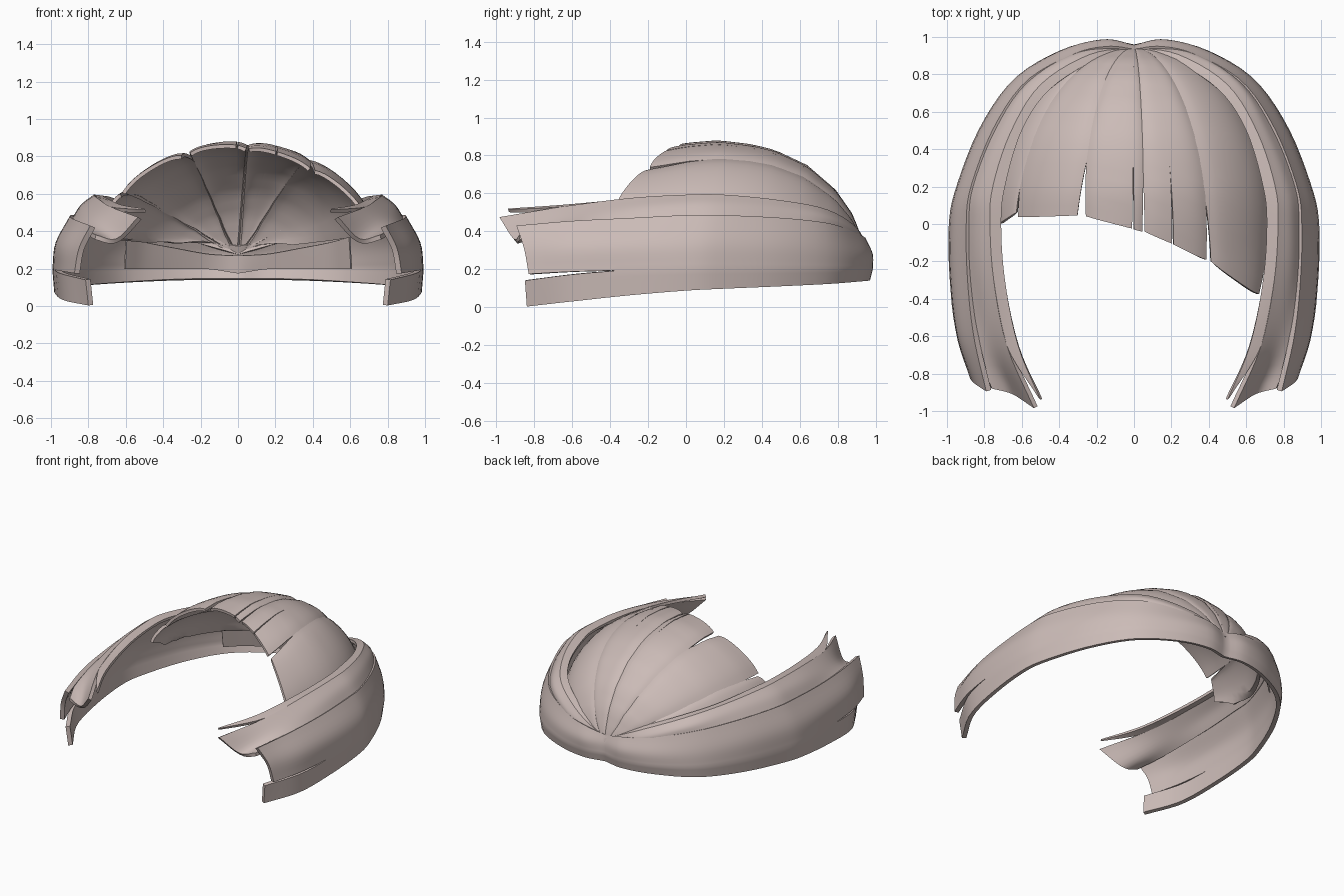
import bpy, bmesh, math
from mathutils import Vector

if "Cube" in bpy.data.objects:
    bpy.data.objects.remove(bpy.data.objects["Cube"])

hair = bpy.data.materials.new("dusty_pink_grey")
hair.diffuse_color = (0.60, 0.50, 0.475, 1)
hair.use_nodes = True
hair.node_tree.nodes["Principled BSDF"].inputs["Base Color"].default_value = hair.diffuse_color
CORE = Vector((0, 0.0, 0.2))


def lerp(a, b, u):
    return a + (b - a) * u


def spline(pts, t):
    """Point on a smooth curve through pts, t in 0..1."""
    f = min(t, 0.99999) * (len(pts) - 1)
    i = int(f)
    f -= i
    p1, p2 = Vector(pts[i]), Vector(pts[i + 1])
    p0 = Vector(pts[i - 1]) if i else 2 * p1 - p2
    p3 = Vector(pts[i + 2]) if i + 2 < len(pts) else 2 * p2 - p1
    return 0.5 * (2 * p1 + (p2 - p0) * f + (2 * p0 - 5 * p1 + 4 * p2 - p3) * f ** 2
                  + (3 * p1 - p0 - 3 * p2 + p3) * f ** 3)


def sheet(name, rows, thick, mirror=False, slit=None):
    """Thick smooth sheet from a grid of points, facing away from the head."""
    n = len(rows[0])
    verts = [p for r in rows for p in r]
    faces = [(i * n + j, i * n + j + 1, (i + 1) * n + j + 1, (i + 1) * n + j)
             for i in range(len(rows) - 1) for j in range(n - 1) if j != slit]
    me = bpy.data.meshes.new(name)
    me.from_pydata(verts, [], faces)
    if slit is not None:
        bm = bmesh.new()
        bm.from_mesh(me)
        bmesh.ops.remove_doubles(bm, verts=bm.verts, dist=0.005)
        bm.to_mesh(me)
        bm.free()
    if sum(p.normal.dot(p.center - CORE) * p.area for p in me.polygons) < 0:
        me.flip_normals()
    me.materials.append(hair)
    ob = bpy.data.objects.new(name, me)
    bpy.context.collection.objects.link(ob)
    if mirror:
        m = ob.modifiers.new("mirror", 'MIRROR')
        m.merge_threshold = 0.002
    s = ob.modifiers.new("thickness", 'SOLIDIFY')
    s.thickness, s.offset = thick, -1
    bpy.ops.object.select_all(action='DESELECT')
    ob.select_set(True)
    bpy.context.view_layer.objects.active = ob
    bpy.ops.object.convert(target='MESH')
    bpy.ops.object.shade_smooth_by_angle(angle=math.radians(40))


# Crown: locks fanning over a dome from a point at the back
RIDGE = [(-0.5, 0.75), (-0.3, 0.81), (-0.12, 0.845), (0.0, 0.868), (0.17, 0.882), (0.35, 0.86),
         (0.47, 0.83), (0.64, 0.75), (0.79, 0.62), (0.88, 0.49), (0.93, 0.36), (0.95, 0.27)]
POLE = 0.945


def ridge_height(y):
    for (a, za), (b, zb) in zip(RIDGE, RIDGE[1:]):
        if y <= b:
            return lerp(za, zb, (y - a) / (b - a))
    return RIDGE[-1][1]


def dome(x, y):
    w = 0.77 * math.sqrt(max(0.0004, 1 - (max(y, 0) / 0.955) ** 2))
    return 0.3 + (ridge_height(y) - 0.3) * max(0.03, 1 - (x / w) ** 2) ** 0.54


def crown_lock(name, left, right, joints, b0=0.0, b1=1.0, flare=0.0):
    """Lock that meets its neighbours at the joints and narrows to its own tip corners."""
    rows = []
    for i in range(25):
        deg = lerp(4, 90, i / 24)
        t = math.radians(deg)
        tip = max(0, (deg - 66) / 24)
        xl, xr = lerp(joints[0], left[0], tip), lerp(joints[1], right[0], tip)
        row = []
        for j in range(11):
            u = j / 10
            x = lerp(xl, xr, u) * math.sin(t) + flare * u * math.sin(2 * t)
            y = lerp(lerp(left[1], right[1], u), POLE, math.cos(t))
            p = Vector((x, y, dome(x, y)))
            edge = abs(2 * lerp(b0, b1, u) - 1) ** 4
            c = Vector((x * 0.7, 0.1, 0.3))
            row.append(c + (p - c) * (1 - 0.03 * edge * math.sin(t)))
        rows.append(row)
    sheet(name, rows, 0.02)


crown_lock("crown_lock_far_left", (-0.725, 0.0), (-0.635, 0.06), (-0.8, -0.60))
crown_lock("crown_lock_left", (-0.625, 0.035), (-0.305, 0.045), (-0.625, -0.262))
crown_lock("crown_lock_middle", (-0.26, 0.04), (-0.01, -0.025), (-0.275, -0.003), 0, 0.8)
crown_lock("crown_lock_middle_sliver", (0.0, -0.03), (0.045, -0.045), (-0.003, 0.056), 0.82, 1)
crown_lock("crown_lock_right_inner", (0.058, -0.045), (0.203, -0.105), (0.05, 0.208), 0, 0.45)
crown_lock("crown_lock_right_outer", (0.212, -0.11), (0.39, -0.2), (0.208, 0.41), 0.47, 1)
crown_lock("crown_lock_far_right", (0.415, -0.21), (0.675, -0.39), (0.398, 0.69), flare=0.14)


# Side bands: sheets lofted across rails that run from the back to the front tip
def loft(rails, i, steps, across):
    section = [spline(r, i / steps) for r in rails]
    return [spline(section, j / across) for j in range(across + 1)]


def band(name, rails, thick, lower=None, steps=40, across=10):
    rows = []
    for i in range(steps + 1):
        row = loft(rails, i, steps, across)
        if lower:
            row += loft(lower, i, steps, 4)
        rows.append(row)
    for p in rows[0]:
        p.x = 0
    sheet(name, rows, thick, True, across if lower else None)


inner_edge = [(0, .925, .30), (.2, .88, .41), (.45, .72, .51), (.6, .5, .555), (.69, .2, .585),
              (.71, 0, .585), (.69, -.3, .57), (.62, -.65, .54), (.5, -.94, .52)]
ridge = [(0, .945, .31), (.24, .905, .415), (.5, .745, .515), (.66, .49, .565), (.755, .2, .593),
         (.77, 0, .593), (.75, -.3, .575), (.68, -.65, .53)]
slope = [(0, .95, .29), (.28, .92, .385), (.55, .76, .475), (.71, .495, .52), (.82, .2, .54),
         (.84, 0, .54), (.83, -.3, .515), (.765, -.65, .46), (.65, -.91, .36)]
crease = [(0, .945, .27), (.3, .92, .36), (.575, .755, .43), (.75, .5, .455), (.87, .2, .465),
          (.89, 0, .465), (.885, -.3, .445), (.845, -.65, .42), (.76, -.88, .38)]
band("upper_band_inner", [inner_edge, ridge + [(.51, -.93, .515)]], 0.02, across=4)
band("upper_band_outer", [ridge + [(.535, -.985, .475)], slope, crease], 0.025)

top_edge = [(0, .935, .33), (.14, .95, .36), (.32, .91, .385), (.575, .765, .44), (.75, .515, .47),
            (.872, .2, .485), (.897, 0, .485), (.89, -.3, .47), (.857, -.6, .455), (.79, -.895, .43)]
belly = [(0, .955, .27), (.16, .985, .28), (.385, .925, .29), (.63, .77, .31), (.81, .515, .33),
         (.935, .2, .34), (.972, 0, .34), (.97, -.3, .335), (.935, -.6, .325), (.85, -.855, .31)]
seam = [(0, .96, .2), (.16, .985, .2), (.39, .93, .2), (.642, .775, .2), (.825, .515, .2),
        (.95, .2, .2), (.99, 0, .2), (.985, -.3, .195)]
bottom = [(0, .945, .14), (.16, .97, .14), (.385, .915, .135), (.635, .765, .123), (.817, .505, .11),
          (.94, .2, .097), (.98, 0, .087), (.975, -.3, .062), (.93, -.6, .03), (.8, -.84, .003)]
band("outer_band", [top_edge, belly, seam + [(.948, -.6, .187), (.875, -.83, .175)]], 0.03,
     lower=[seam + [(.944, -.6, .172), (.815, -.85, .14)], bottom])

# Lining inside the back of the band
band("back_lining", [[(0, .895, .27), (.16, .9, .28), (.33, .85, .31), (.49, .765, .34), (.6, .66, .37)],
                     [(0, .905, .175), (.16, .925, .2), (.34, .88, .2), (.5, .795, .2), (.61, .695, .2)]],
     0.01, steps=16, across=3)
